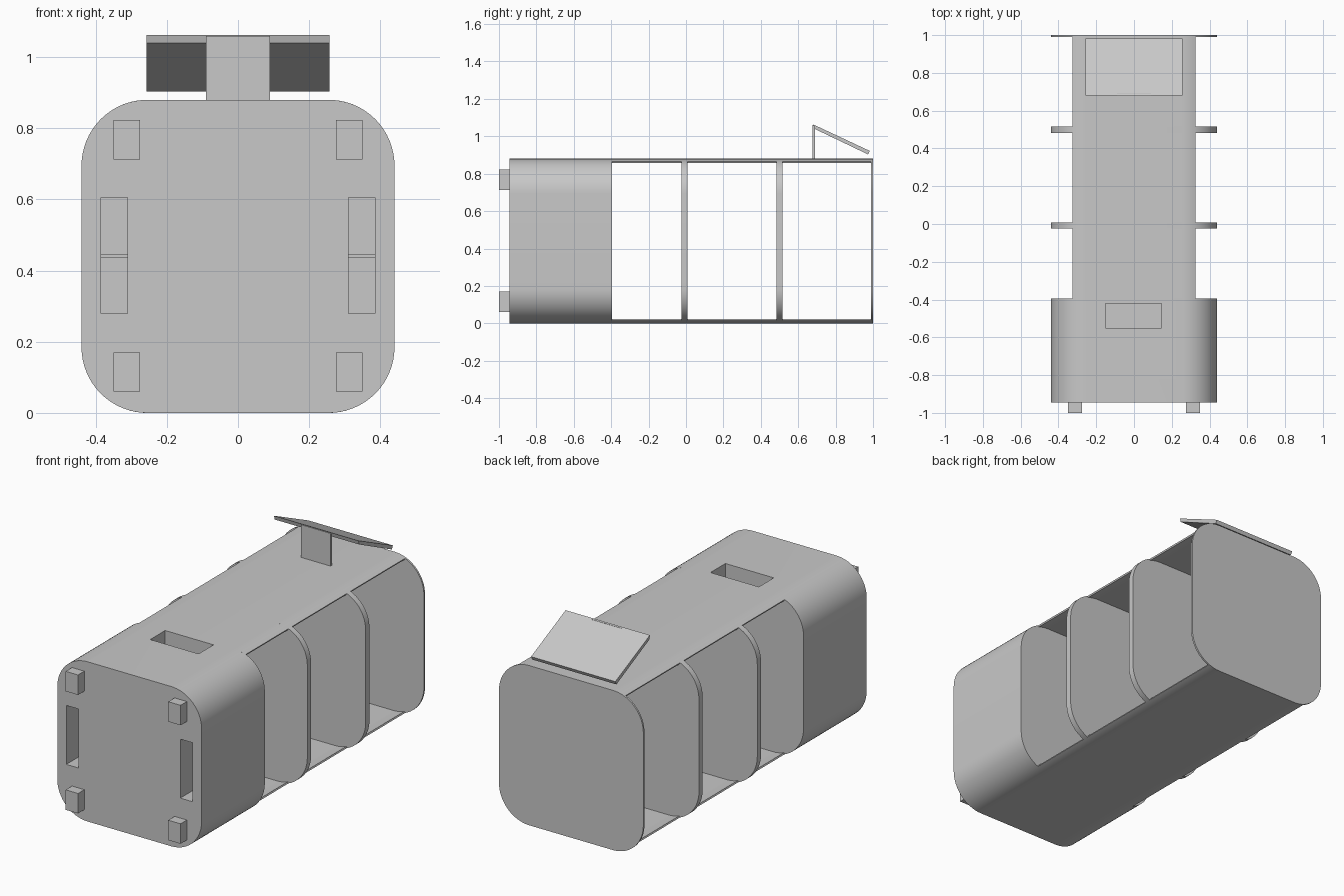
import bpy, bmesh
from math import sin, cos, pi, atan2
from mathutils import Vector

old = bpy.data.objects.get("Cube")
if old:
    bpy.data.objects.remove(old, do_unlink=True)

HALF, HEIGHT, RADIUS = 0.44, 0.88, 0.185
DECK_HALF = 0.325

grey = bpy.data.materials.new("plain grey")
grey.use_nodes = True
colour = (0.58, 0.58, 0.58, 1)
grey.diffuse_color = colour
grey.node_tree.nodes["Principled BSDF"].inputs["Base Color"].default_value = colour


def make(name, bm):
    bmesh.ops.recalc_face_normals(bm, faces=bm.faces)
    mesh = bpy.data.meshes.new(name)
    bm.to_mesh(mesh)
    bm.free()
    mesh.materials.append(grey)
    ob = bpy.data.objects.new(name, mesh)
    bpy.context.collection.objects.link(ob)
    return ob


def smooth(ob):
    bpy.ops.object.select_all(action='DESELECT')
    ob.select_set(True)
    bpy.context.view_layer.objects.active = ob
    bpy.ops.object.shade_smooth_by_angle()


def extrude_profile(name, points, y0, y1):
    """Extrude an x/z outline along y."""
    bm = bmesh.new()
    face = bm.faces.new([bm.verts.new((x, y0, z)) for x, z in points])
    ext = bmesh.ops.extrude_face_region(bm, geom=[face])
    verts = [g for g in ext["geom"] if isinstance(g, bmesh.types.BMVert)]
    bmesh.ops.translate(bm, verts=verts, vec=(0, y1 - y0, 0))
    return make(name, bm)


def box(name, x, y, z):
    """Box from three (low, high) ranges."""
    bm = bmesh.new()
    bmesh.ops.create_cube(bm, size=1)
    for v in bm.verts:
        v.co = Vector([(a + b) / 2 + c * (b - a) for c, (a, b) in zip(v.co, (x, y, z))])
    return make(name, bm)


def rounded_outline(steps=16):
    pts = []
    inner = HALF - RADIUS
    corners = [(inner, HEIGHT - RADIUS), (-inner, HEIGHT - RADIUS), (-inner, RADIUS), (inner, RADIUS)]
    for q, (cx, cz) in enumerate(corners):
        for i in range(steps + 1):
            a = (q + i / steps) * pi / 2
            pts.append((cx + RADIUS * cos(a), cz + RADIUS * sin(a)))
    return pts


# Front block with recessed grips
block = extrude_profile("front_block", rounded_outline(), -0.945, -0.395)
cutters = [box("top_grip_cutter", (-0.15, 0.145), (-0.55, -0.42), (0.6, 1))]
for s in (-1, 1):
    xs = sorted((s * 0.31, s * 0.385))
    cutters.append(box("front_slot_cutter", xs, (-1, -0.6), (0.28, 0.605)))
for c in cutters:
    c.hide_render = True
    mod = block.modifiers.new("pocket", 'BOOLEAN')
    mod.object = c
    mod.solver = 'EXACT'
deps = bpy.context.evaluated_depsgraph_get()
cut_mesh = bpy.data.meshes.new_from_object(block.evaluated_get(deps))
block.modifiers.clear()
block.data = cut_mesh
for c in cutters:
    bpy.data.objects.remove(c, do_unlink=True)
smooth(block)

# Upright partitions and the rear panel
for name, y0, y1 in (("front_partition", -0.025, 0.008),
                     ("middle_partition", 0.483, 0.516),
                     ("rear_panel", 0.99, 1.0)):
    smooth(extrude_profile(name, rounded_outline(), y0, y1))

# Thin curved decks joining the partitions, top and bottom
inner = HALF - RADIUS
end_angle = pi / 2 - atan2(DECK_HALF - inner, (RADIUS**2 - (DECK_HALF - inner)**2) ** 0.5)


def deck_curve(r):
    right = []
    for i in range(7):
        a = end_angle + (pi / 2 - end_angle) * i / 6
        right.append((inner + r * cos(a), HEIGHT - RADIUS + r * sin(a)))
    return right + [(-x, z) for x, z in reversed(right)]


deck = deck_curve(RADIUS) + deck_curve(RADIUS - 0.009)[::-1]
smooth(extrude_profile("top_deck", deck, -0.4, 0.995))
smooth(extrude_profile("bottom_deck", [(x, HEIGHT - z) for x, z in deck], -0.4, 0.995))

# Front pegs and thin webs across the slots
for s in (-1, 1):
    for z0, z1 in ((0.06, 0.17), (0.713, 0.823)):
        box("front_peg", sorted((s * 0.275, s * 0.35)), (-1, -0.94), (z0, z1))
    box("slot_web", sorted((s * 0.31, s * 0.385)), (-0.7, -0.59), (0.435, 0.447))

# Tilted rear panel on its post
box("wing_post", (-0.09, 0.09), (0.677, 0.69), (0.87, 1.06))
top_front, top_back = Vector((0, 0.681, 1.063)), Vector((0, 0.982, 0.922))
down = Vector((0, -0.141, -0.301)).normalized() * 0.021
bm = bmesh.new()
section = [top_front, top_back, top_back + down, top_front - Vector((0, -0.006, 0.023))]
ends = [[bm.verts.new((x, p.y, p.z)) for p in section] for x in (-0.257, 0.257)]
for loop in ends:
    bm.faces.new(loop)
for i in range(4):
    j = (i + 1) % 4
    bm.faces.new((ends[0][i], ends[0][j], ends[1][j], ends[1][i]))
make("tilted_wing", bm)
